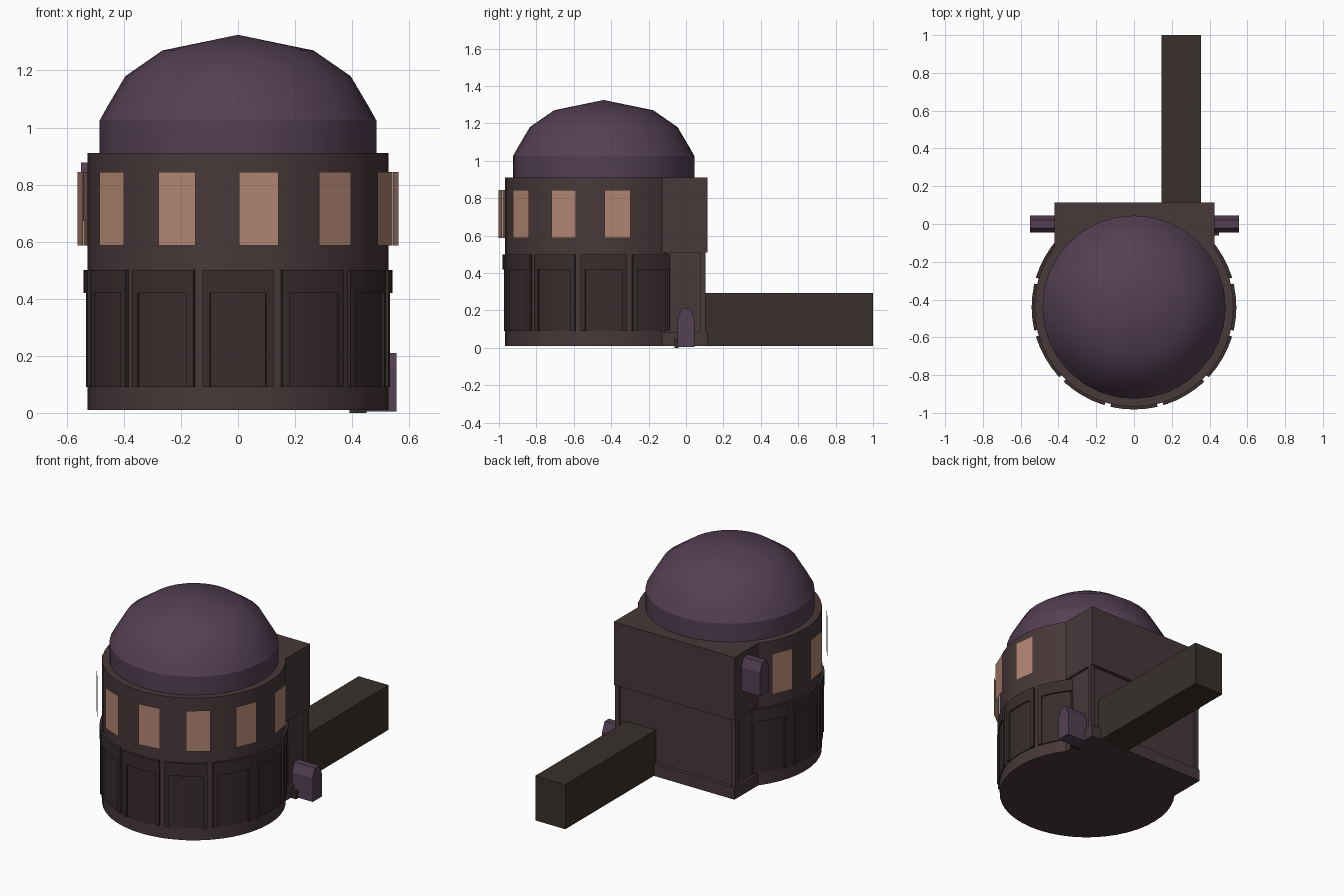
import bpy, math
from math import sin, cos, radians

if "Cube" in bpy.data.objects:
    bpy.data.objects.remove(bpy.data.objects["Cube"])

CX, CY = 0.0, -0.44      # axis of the round tower


def material(name, rgb):
    m = bpy.data.materials.new(name)
    m.diffuse_color = (*rgb, 1)
    m.use_nodes = True
    m.node_tree.nodes["Principled BSDF"].inputs["Base Color"].default_value = m.diffuse_color
    return m


WALL = material("dark_wall", (0.065, 0.04, 0.042))
LOWER = material("lower_panel", (0.04, 0.026, 0.026))
ROOF = material("dome_purple", (0.09, 0.05, 0.085))
GLASS = material("lit_window", (0.45, 0.24, 0.17))
BEAM = material("beam_brown", (0.04, 0.03, 0.024))


def make(name, verts, faces, mat, smooth=None):
    me = bpy.data.meshes.new(name)
    me.from_pydata(verts, [], faces)
    me.materials.append(mat)
    ob = bpy.data.objects.new(name, me)
    bpy.context.collection.objects.link(ob)
    bpy.ops.object.select_all(action='DESELECT')
    ob.select_set(True)
    bpy.context.view_layer.objects.active = ob
    bpy.ops.object.mode_set(mode='EDIT')
    bpy.ops.mesh.select_all(action='SELECT')
    if len(faces) > 1:
        bpy.ops.mesh.normals_make_consistent(inside=False)
    bpy.ops.object.mode_set(mode='OBJECT')
    if smooth:
        bpy.ops.object.shade_smooth_by_angle(angle=radians(smooth))
    return ob


def prism(name, loop_a, loop_b, mat, smooth=None):
    """Solid between two matching loops of points."""
    n = len(loop_a)
    faces = [(i, (i + 1) % n, n + (i + 1) % n, n + i) for i in range(n)]
    faces += [tuple(range(n)), tuple(range(n, 2 * n))]
    return make(name, loop_a + loop_b, faces, mat, smooth)


def box(name, x0, x1, y0, y1, z0, z1, mat):
    loop = [(x0, y0), (x1, y0), (x1, y1), (x0, y1)]
    return prism(name, [(x, y, z0) for x, y in loop], [(x, y, z1) for x, y in loop], mat)


def polar(r, deg, z):
    a = radians(deg)          # 0 degrees faces the front
    return (CX + r * sin(a), CY - r * cos(a), z)


def lathe(name, profile, mat, n=32):
    """Turned solid; the profile lists (radius, z) from bottom to top."""
    verts = [polar(r, 360 * i / n, z) for r, z in profile for i in range(n)]
    faces = [(k * n + i, k * n + (i + 1) % n, (k + 1) * n + (i + 1) % n, (k + 1) * n + i)
             for k in range(len(profile) - 1) for i in range(n)]
    faces.append(tuple(range(n)))
    top = len(verts)
    verts.append((CX, CY, profile[-1][1] + 0.055))
    base = (len(profile) - 1) * n
    faces += [(base + i, base + (i + 1) % n, top) for i in range(n)]
    return make(name, verts, faces, mat, 28)


def arc_block(name, mid, half, r0, r1, z0, z1, mat, seg=4):
    """Curved slab hugging the tower wall."""
    degs = [mid - half + 2 * half * i / seg for i in range(seg + 1)]
    loop = [(r1, d) for d in degs] + [(r0, d) for d in reversed(degs)]
    return prism(name, [polar(r, d, z0) for r, d in loop],
                 [polar(r, d, z1) for r, d in loop], mat, 30)


# Round tower and dome in one turned shape each
n = 48
ring = [polar(0.527, 360 * i / n, 0) for i in range(n)]
prism("tower_drum", [(x, y, 0.01) for x, y, z in ring],
      [(x, y, 0.91) for x, y, z in ring], WALL, 30)
lathe("dome", [(0.485, 0.9), (0.485, 1.025), (0.46, 1.07), (0.395, 1.18),
               (0.265, 1.27)], ROOF)

# Framed panels around the lower wall
for k in range(-4, 5):
    a = 30 * k
    arc_block("panel_inset", a, 10.5, 0.515, 0.533, 0.09, 0.42, LOWER)
    arc_block("panel_lintel", a, 13.3, 0.515, 0.542, 0.42, 0.50, LOWER)
    for s in (-1, 1):
        arc_block("panel_jamb", a + s * 11.9, 1.4, 0.515, 0.542, 0.09, 0.42, LOWER, 1)

# Lit windows floating just off the upper wall
for k in range(-4, 4):
    a = radians(7.5 + 30 * k)
    c = polar(0.558, 7.5 + 30 * k, 0)
    t = (0.07 * cos(a), 0.07 * sin(a))
    make("window", [(c[0] + s * t[0], c[1] + s * t[1], z)
                    for s, z in ((-1, 0.587), (1, 0.587), (1, 0.845), (-1, 0.845))],
         [(0, 1, 2, 3)], GLASS)

# Square back block: upper storey, recessed lower storey, skirt and corner posts
box("back_upper", -0.42, 0.425, -0.2, 0.115, 0.51, 0.91, WALL)
box("back_lower", -0.405, 0.41, -0.2, 0.092, 0.05, 0.52, WALL)
box("back_skirt", -0.42, 0.425, -0.2, 0.115, 0.01, 0.085, WALL)
for x in (-0.42, 0.395):
    box("corner_post", x, x + 0.03, 0.075, 0.105, 0.08, 0.515, WALL)


# Arched stubs at the sides: low on the right, high on the left
def stub(name, x0, x1, z):
    prof = [(-0.045, 0), (-0.045, 0.15), (-0.022, 0.205), (0.022, 0.205),
            (0.045, 0.15), (0.045, 0)]
    prism(name, [(x0, y, z + h) for y, h in prof], [(x1, y, z + h) for y, h in prof], ROOF)


stub("right_stub", 0.39, 0.555, 0.005)
stub("left_stub", -0.55, -0.39, 0.672)
box("stub_sill", 0.39, 0.45, -0.062, -0.04, 0.0, 0.05, LOWER)

# Long beam out of the back
box("rear_beam", 0.145, 0.355, 0.05, 1.0, 0.01, 0.292, BEAM)
